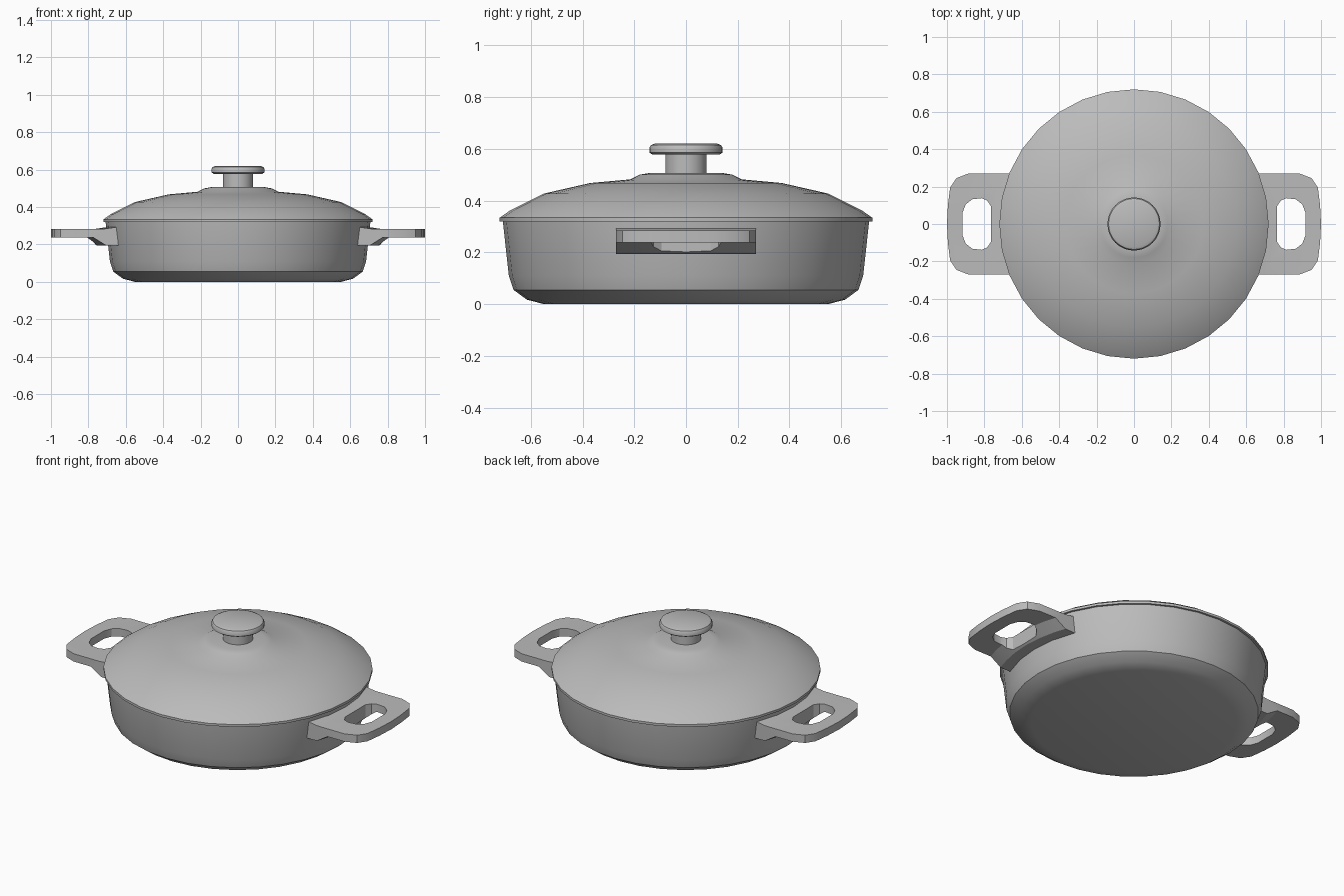
import bpy, bmesh, math

if "Cube" in bpy.data.objects:
    bpy.data.objects.remove(bpy.data.objects["Cube"])

SEGMENTS = 32

# One grey metal for the whole pan
metal = bpy.data.materials.new("grey metal")
metal.use_nodes = True
metal.diffuse_color = (0.5, 0.5, 0.5, 1)
metal.node_tree.nodes["Principled BSDF"].inputs["Base Color"].default_value = (0.5, 0.5, 0.5, 1)


def make_object(name, bm):
    bmesh.ops.recalc_face_normals(bm, faces=bm.faces)
    mesh = bpy.data.meshes.new(name)
    bm.to_mesh(mesh)
    bm.free()
    mesh.materials.append(metal)
    obj = bpy.data.objects.new(name, mesh)
    bpy.context.collection.objects.link(obj)
    return obj


def select(obj):
    bpy.ops.object.select_all(action="DESELECT")
    obj.select_set(True)
    bpy.context.view_layer.objects.active = obj


def smooth(obj):
    select(obj)
    bpy.ops.object.shade_smooth_by_angle(angle=math.radians(30))


def bridge(bm, a, b):
    for i in range(len(a)):
        j = (i + 1) % len(a)
        bm.faces.new((a[i], a[j], b[j], b[i]))


def lathe(name, profile):
    """Revolve (radius, height) points about z and cap both ends."""
    bm = bmesh.new()
    rings = []
    for r, z in profile:
        angles = [2 * math.pi * i / SEGMENTS for i in range(SEGMENTS)]
        rings.append([bm.verts.new((r * math.cos(a), r * math.sin(a), z)) for a in angles])
    for a, b in zip(rings, rings[1:]):
        bridge(bm, a, b)
    bm.faces.new(rings[0])
    bm.faces.new(rings[-1])
    obj = make_object(name, bm)
    smooth(obj)
    return obj


# Hollow pan body: outside from the base up, over the rim, down the inside
lathe("pan_body", [(0.55, 0), (0.615, 0.017), (0.667, 0.055), (0.685, 0.11), (0.708, 0.32),
                   (0.68, 0.32), (0.66, 0.12), (0.6, 0.04), (0.53, 0.025)])

# Domed lid shell with a raised collar
lathe("lid", [(0.12, 0.465), (0.36, 0.45), (0.54, 0.41), (0.68, 0.32), (0.72, 0.32),
              (0.72, 0.334), (0.68, 0.362), (0.55, 0.427), (0.37, 0.468), (0.215, 0.482),
              (0.18, 0.5), (0.14, 0.507)])

# Stem and rounded knob
lathe("lid_knob", [(0.08, 0.5), (0.08, 0.578), (0.13, 0.578), (0.142, 0.586), (0.142, 0.603),
                   (0.136, 0.614), (0.122, 0.62)])


# Handle lofted across y; its root follows the round wall of the pan
def arc_x(radius, y):
    return math.sqrt(radius * radius - y * y)


half_outline = [(0.0, 1.0), (0.1, 0.995), (0.195, 0.983), (0.245, 0.95), (0.27, 0.885)]
outline = [(-y, x) for y, x in reversed(half_outline[1:])] + half_outline
bm = bmesh.new()
sections = []
for y, tip in outline:
    points = [(arc_x(0.68, y), 0.296), (arc_x(0.76, y), 0.284), (tip, 0.284), (tip, 0.238),
              (arc_x(0.82, y), 0.238), (arc_x(0.755, y), 0.195), (arc_x(0.68, y), 0.193)]
    sections.append([bm.verts.new((x, y, z)) for x, z in points])
for a, b in zip(sections, sections[1:]):
    bridge(bm, a, b)
bm.faces.new(sections[0])
bm.faces.new(sections[-1])
handles = make_object("handles", bm)

# Finger hole cut through the handle
half_hole = [(0.765, 0.095), (0.785, 0.126), (0.815, 0.138), (0.865, 0.132),
             (0.9, 0.105), (0.917, 0.06)]
hole = half_hole + [(x, -y) for x, y in reversed(half_hole)]
bm = bmesh.new()
low, high = [[bm.verts.new((x, y, z)) for x, y in hole] for z in (0.1, 0.4)]
bridge(bm, low, high)
bm.faces.new(low)
bm.faces.new(high)
cutter = make_object("finger_hole_cutter", bm)
cutter.hide_render = True

cut = handles.modifiers.new("finger hole", "BOOLEAN")
cut.operation = "DIFFERENCE"
cut.solver = "EXACT"
cut.object = cutter
select(handles)
bpy.ops.object.modifier_apply(modifier=cut.name)
bpy.data.objects.remove(cutter)
smooth(handles)

# Opposite handle
mirror = handles.modifiers.new("mirror", "MIRROR")
mirror.use_axis[0] = True
mirror.use_mirror_merge = False
